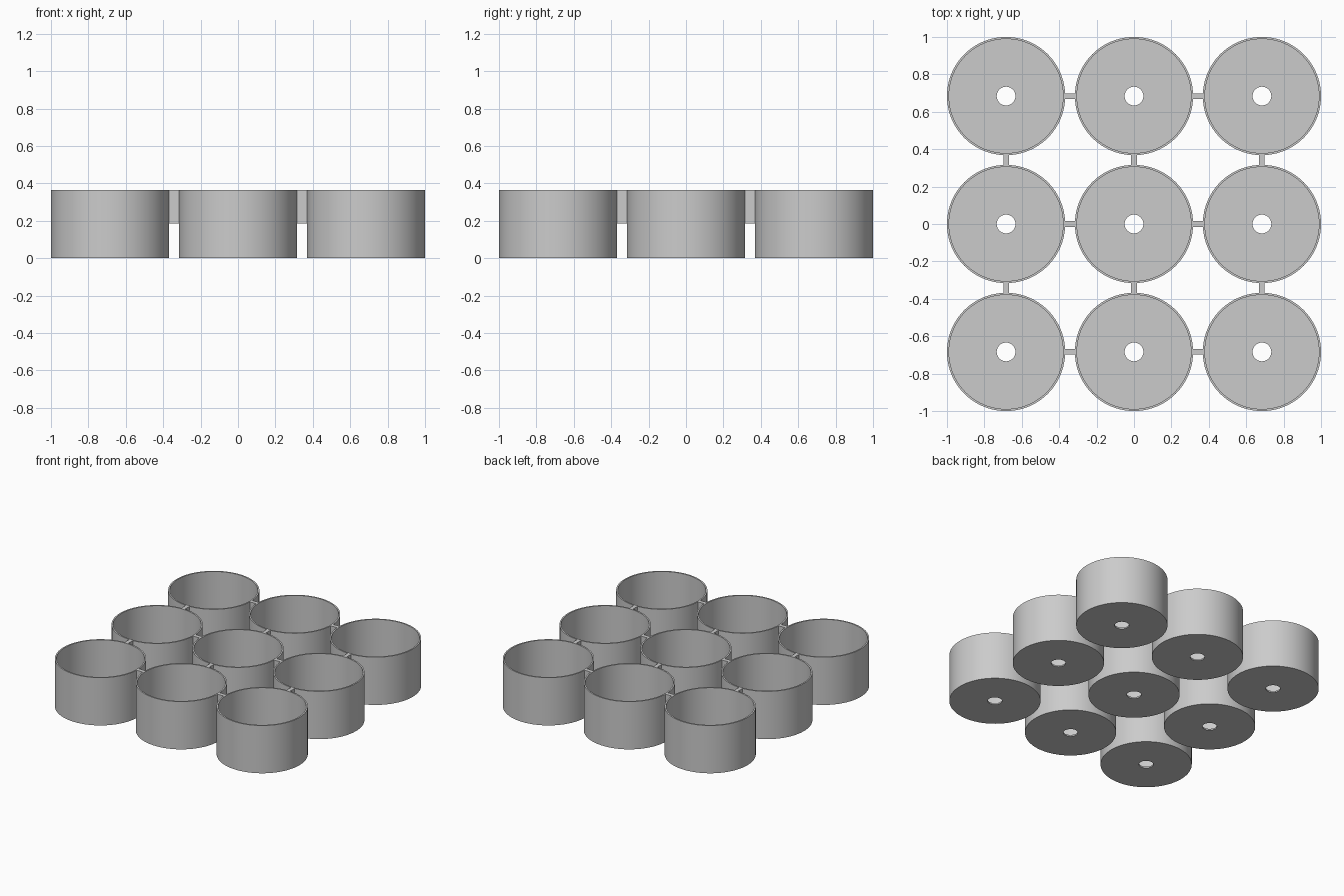
import bpy, bmesh
from math import cos, sin, tau, radians

if "Cube" in bpy.data.objects:
    bpy.data.objects.remove(bpy.data.objects["Cube"])

PITCH, RADIUS, HEIGHT = 0.684, 0.316, 0.365
WALL, FLOOR, HOLE = 0.011, 0.011, 0.05
BAR_WIDTH, BAR_BOTTOM = 0.03, 0.185
SIDES = 96

grey = bpy.data.materials.new("plain grey")
grey.use_nodes = True
colour = (0.6, 0.6, 0.6, 1)
grey.diffuse_color = colour
grey.node_tree.nodes["Principled BSDF"].inputs["Base Color"].default_value = colour


def add_object(name, mesh, location):
    obj = bpy.data.objects.new(name, mesh)
    obj.location = location
    bpy.context.collection.objects.link(obj)
    return obj


def finish_mesh(bm, name):
    bmesh.ops.recalc_face_normals(bm, faces=bm.faces)
    mesh = bpy.data.meshes.new(name)
    bm.to_mesh(mesh)
    bm.free()
    mesh.materials.append(grey)
    return mesh


def cup_mesh():
    # Thin-walled pot turned from a closed profile, with a drain hole
    inner = RADIUS - WALL
    profile = [(HOLE, 0), (RADIUS, 0), (RADIUS, HEIGHT),
               (inner, HEIGHT), (inner, FLOOR), (HOLE, FLOOR)]
    bm = bmesh.new()
    rings = [[bm.verts.new((r * cos(tau * i / SIDES), r * sin(tau * i / SIDES), z))
              for i in range(SIDES)] for r, z in profile]
    for a, b in zip(rings, rings[1:] + rings[:1]):
        for i in range(SIDES):
            j = (i + 1) % SIDES
            bm.faces.new((a[i], a[j], b[j], b[i]))
    return finish_mesh(bm, "cup")


def bar_mesh(name, along_x):
    # Upright web reaching into the walls of two neighbouring cups
    length = PITCH - 2 * RADIUS + WALL
    bm = bmesh.new()
    bmesh.ops.create_cube(bm, size=1)
    size = (length, BAR_WIDTH) if along_x else (BAR_WIDTH, length)
    bmesh.ops.scale(bm, verts=bm.verts, vec=(*size, HEIGHT - BAR_BOTTOM))
    return finish_mesh(bm, name)


cup = cup_mesh()
bar_x = bar_mesh("side_link", True)
bar_y = bar_mesh("depth_link", False)
bar_z = (HEIGHT + BAR_BOTTOM) / 2
cups = []

# Three by three grid of cups joined by links
for row in (-1, 0, 1):
    for col in (-1, 0, 1):
        cups.append(add_object("cup", cup, (col * PITCH, row * PITCH, 0)))
    for half in (-0.5, 0.5):
        add_object("side_link", bar_x, (half * PITCH, row * PITCH, bar_z))
        add_object("depth_link", bar_y, (row * PITCH, half * PITCH, bar_z))

# Smooth the round walls and keep the rims sharp
bpy.ops.object.select_all(action="DESELECT")
cups[0].select_set(True)
bpy.context.view_layer.objects.active = cups[0]
bpy.ops.object.shade_smooth_by_angle(angle=radians(30))
